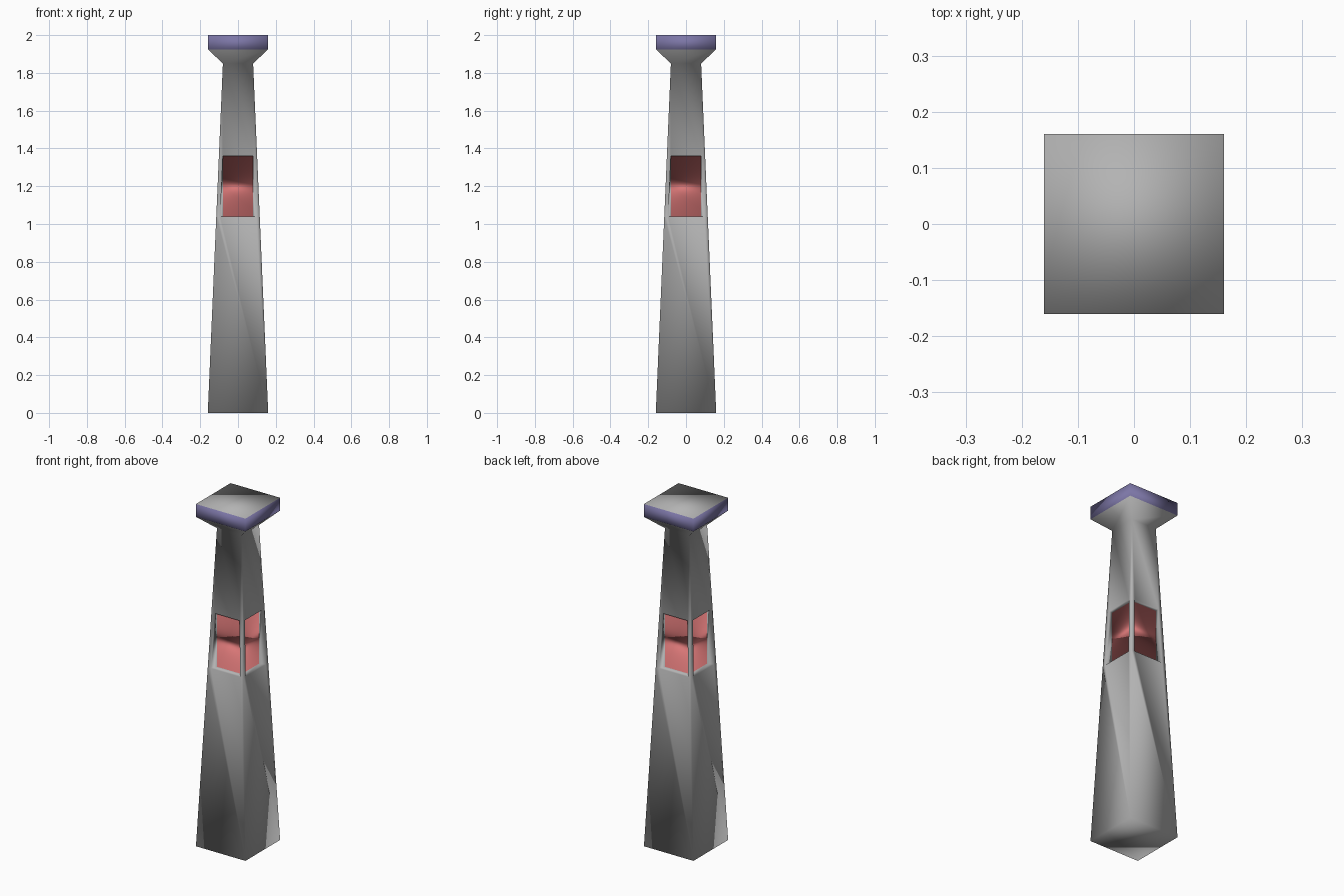
import bpy
import bmesh
from mathutils import Matrix

cube = bpy.data.objects.get("Cube")
if cube:
    bpy.data.objects.remove(cube, do_unlink=True)


def material(name, rgb):
    mat = bpy.data.materials.new(name)
    mat.use_nodes = True
    mat.diffuse_color = (*rgb, 1)
    mat.node_tree.nodes["Principled BSDF"].inputs["Base Color"].default_value = (*rgb, 1)
    return mat


GREY, RED, PURPLE = range(3)
materials = [material("stone grey", (0.45, 0.45, 0.45)),
             material("panel red", (0.68, 0.18, 0.18)),
             material("band purple", (0.20, 0.18, 0.38))]

# Main sizes: half widths and heights
BASE, NECK, FRAME = 0.16, 0.08, 0.021
NECK_Z, FLARE_Z, TOP_Z = 1.85, 1.925, 2.0
SILL_Z, LINTEL_Z = 1.04, 1.36


def half_width(z):
    return BASE + (NECK - BASE) * z / NECK_Z


bm = bmesh.new()


def face(points, turn, colour=GREY):
    f = bm.faces.new([bm.verts.new(turn @ Matrix.Translation(p).translation) for p in points])
    f.material_index = colour
    f.smooth = True


def edge(half, z, depth=None):
    """Left and right end of a horizontal line on the front side."""
    y = -(half if depth is None else depth)
    return (-half, y, z), (half, y, z)


# One side of the tower, repeated around the axis
for quarter in range(4):
    turn = Matrix.Rotation(quarter * 1.5707963, 3, 'Z')
    low, high = half_width(SILL_Z), half_width(LINTEL_Z)
    foot_l, foot_r = edge(BASE, 0)
    sill_l, sill_r = edge(low, SILL_Z)
    head_l, head_r = edge(high, LINTEL_Z)
    open_sl, open_sr = edge(low - FRAME, SILL_Z, low)
    open_hl, open_hr = edge(high - FRAME, LINTEL_Z, high)
    pane_sl, pane_sr = edge(NECK, SILL_Z)
    pane_hl, pane_hr = edge(NECK, LINTEL_Z)
    neck_l, neck_r = edge(NECK, NECK_Z)
    flare_l, flare_r = edge(BASE, FLARE_Z)
    top_l, top_r = edge(BASE, TOP_Z)

    # Shaft below and above the opening
    face([foot_l, foot_r, sill_r, open_sr, open_sl, sill_l], turn)
    face([head_l, open_hl, open_hr, head_r, neck_r, neck_l], turn)
    # Corner posts and the reveals behind them
    face([sill_l, open_sl, open_hl, head_l], turn)
    face([open_sr, sill_r, head_r, open_hr], turn)
    face([open_sl, pane_sl, pane_hl, open_hl], turn)
    face([pane_sr, open_sr, open_hr, pane_hr], turn)
    # Sill, lintel and red panel
    face([open_sl, open_sr, pane_sr, pane_sl], turn)
    face([pane_hl, pane_hr, open_hr, open_hl], turn)
    face([pane_sl, pane_sr, pane_hr, pane_hl], turn, RED)
    # Flared capital and purple band
    face([neck_l, neck_r, flare_r, flare_l], turn)
    face([flare_l, flare_r, top_r, top_l], turn, PURPLE)

# Flat top and underside
still = Matrix.Identity(3)
square = [(-BASE, -BASE), (BASE, -BASE), (BASE, BASE), (-BASE, BASE)]
face([(x, y, TOP_Z) for x, y in square], still)
face([(x, y, 0) for x, y in reversed(square)], still)

bmesh.ops.remove_doubles(bm, verts=bm.verts, dist=0.0005)
mesh = bpy.data.meshes.new("tower")
bm.to_mesh(mesh)
bm.free()
for mat in materials:
    mesh.materials.append(mat)
tower = bpy.data.objects.new("tower", mesh)
bpy.context.scene.collection.objects.link(tower)
